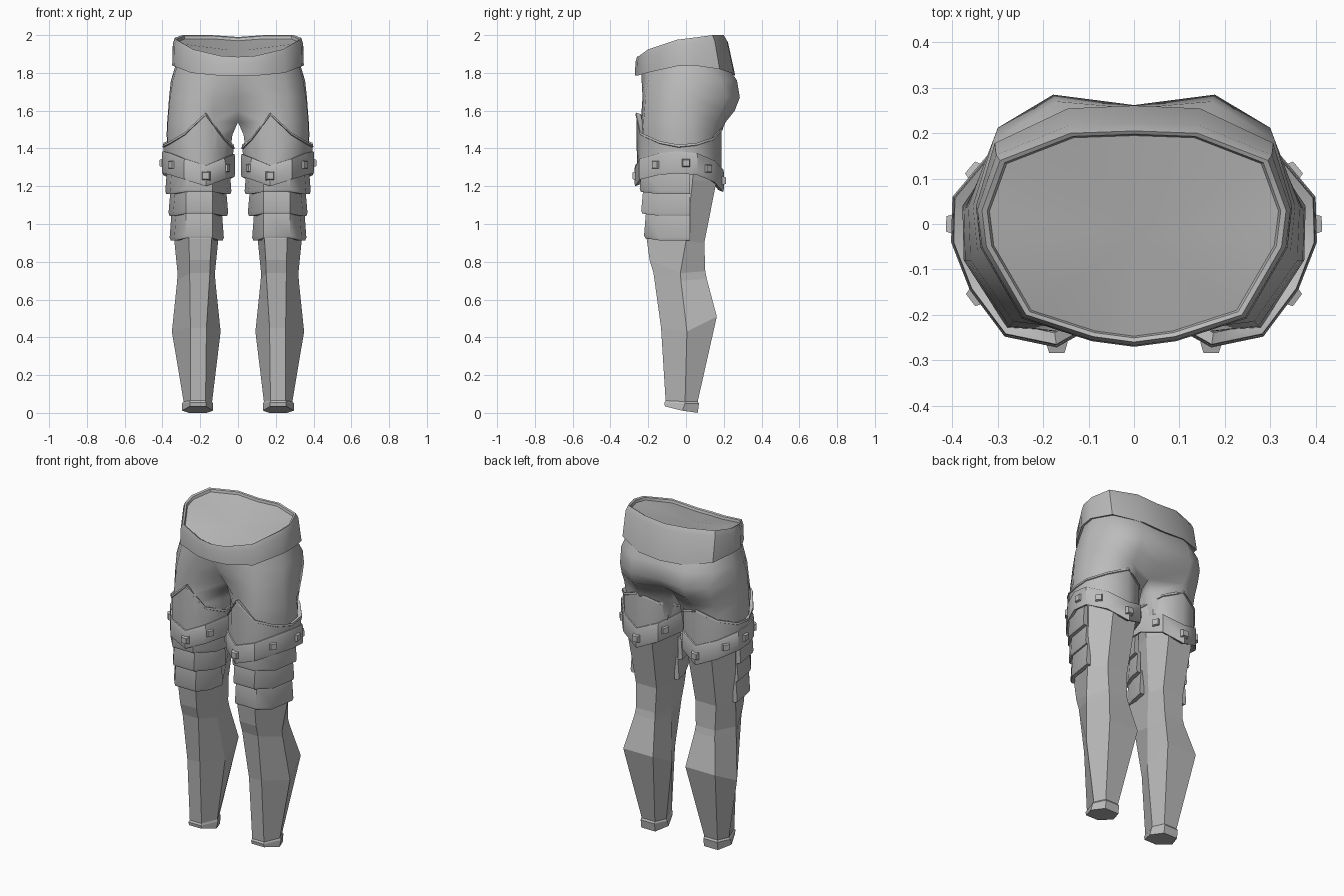
import bpy, bmesh, math
from mathutils import Vector, Matrix

if "Cube" in bpy.data.objects:
    bpy.data.objects.remove(bpy.data.objects["Cube"])

grey = bpy.data.materials.new("plain grey")
grey.diffuse_color = (0.5, 0.5, 0.5, 1)
grey.use_nodes = True
grey.node_tree.nodes["Principled BSDF"].inputs["Base Color"].default_value = grey.diffuse_color


def finish(name, bm, smooth=None):
    """Turn a right-half bmesh into a mirrored object."""
    bmesh.ops.remove_doubles(bm, verts=bm.verts, dist=0.0005)
    # drop walls lying on the mirror plane
    bad = [f for f in bm.faces if all(abs(v.co.x) < 1e-4 for v in f.verts)]
    bmesh.ops.delete(bm, geom=bad, context='FACES')
    bmesh.ops.recalc_face_normals(bm, faces=bm.faces)
    me = bpy.data.meshes.new(name)
    bm.to_mesh(me)
    bm.free()
    ob = bpy.data.objects.new(name, me)
    bpy.context.collection.objects.link(ob)
    me.materials.append(grey)
    if smooth:
        bpy.ops.object.select_all(action='DESELECT')
        ob.select_set(True)
        bpy.context.view_layer.objects.active = ob
        bpy.ops.object.shade_smooth_by_angle(angle=math.radians(smooth))
    mir = ob.modifiers.new("mirror", 'MIRROR')
    mir.use_clip = True


def loft(bm, rings, closed=True, cap_end=False):
    """Skin a list of equal-length point rings."""
    vs = [[bm.verts.new(p) for p in r] for r in rings]
    n = len(vs[0])
    for a, b in zip(vs, vs[1:]):
        for i in range(n if closed else n - 1):
            j = (i + 1) % n
            bm.faces.new((a[i], a[j], b[j], b[i]))
    if cap_end:
        bm.faces.new(vs[-1])


# Pelvis and upper thighs: outline from front centre round to back centre
body = [
    (1.86, [(0, -.24), (.09, -.235), (.23, -.185), (.315, -.05), (.325, .03), (.285, .14), (.14, .2), (0, .21)]),
    (1.76, [(0, -.235), (.1, -.235), (.25, -.2), (.345, -.06), (.355, .04), (.31, .185), (.17, .27), (0, .255)]),
    (1.67, [(0, -.18), (.13, -.23), (.265, -.215), (.36, -.08), (.365, .04), (.3, .212), (.178, .285), (0, .262)]),
    (1.60, [(0, -.12), (.13, -.235), (.27, -.22), (.367, -.08), (.37, .035), (.305, .188), (.18, .258), (0, .21)]),
    (1.54, [(0, -.06), (.13, -.24), (.275, -.225), (.372, -.08), (.375, .03), (.312, .155), (.18, .21), (0, .13)]),
    (1.47, [(.03, -.12), (.12, -.24), (.28, -.228), (.375, -.08), (.378, .04), (.31, .14), (.19, .18), (.035, .11)]),
    (1.30, [(.05, -.13), (.13, -.23), (.27, -.22), (.365, -.08), (.365, .04), (.3, .13), (.19, .17), (.06, .1)]),
]
bm = bmesh.new()
rings = []
for z, pts in body:
    f, b = Vector(pts[0]), Vector(pts[-1])
    pts = [Vector(p) for p in pts] + [b.lerp(f, 1 / 3), b.lerp(f, 2 / 3)]
    rings.append([(p.x, p.y, z) for p in pts])
loft(bm, rings)
finish("pelvis", bm, 60)

# Waistband with a slanted rim and a shallow dished inside
band = [  # x, y, bottom z, top z
    (0, -.26, 1.785, 1.885), (.09, -.248, 1.785, 1.89), (.238, -.2, 1.80, 1.925),
    (.325, -.05, 1.835, 1.975), (.335, .03, 1.84, 1.985), (.295, .14, 1.82, 2.0),
    (.14, .2, 1.795, 2.0), (0, .205, 1.785, 1.99)]


def band_ring(scale, part, dz=0, flare=0):
    out = []
    for x, y, zb, zt in band:
        back = flare * (max(y, 0) / .215)
        out.append((x * scale, y * scale + back, (zb, zt)[part] + dz))
    return out


bm = bmesh.new()
loft(bm, [band_ring(.95, 0, .01, .045), band_ring(1.04, 0, 0, .05), band_ring(1.03, 1, -.03, .012),
          band_ring(1.0, 1), band_ring(.965, 1, -.005), band_ring(.95, 1, -.02),
          [(0, -.03, 1.915)] * len(band)], closed=False)
finish("waistband", bm, 42)

# Lower legs: six-sided; z is given for front, side and back of each ring
legs = [  # z front, z side, z back, inner x, outer x, front x pair, back x pair, y front, side, back
    (1.32, 1.32, 1.32, .05, .36, .13, .29, .12, .29, -.2, .04, .165),
    (1.23, 1.23, 1.23, .06, .36, .13, .28, .12, .285, -.2, .035, .162),
    (.92, .91, .90, .105, .337, .14, .26, .132, .272, -.208, 0, .097),
    (.81, .74, .75, .122, .32, .147, .257, .138, .268, -.193, -.03, .102),
    (.74, .70, .71, .12, .322, .149, .256, .135, .272, -.172, -.027, .11),
    (.45, .43, .51, .092, .35, .167, .252, .11, .312, -.132, .005, .163),
    (.065, .06, .06, .137, .288, .172, .252, .168, .257, -.108, -.005, .062),
    (.055, .05, .05, .132, .296, .17, .255, .166, .26, -.115, -.005, .069),
    (.035, .012, 0, .132, .296, .17, .255, .166, .26, -.112, -.02, .062),
]
bm = bmesh.new()
loft(bm, [[(c, yf, zf), (d, yf, zf), (x1, ym, zs), (f, yb, zb), (e, yb, zb), (x0, ym, zs)]
          for zf, zs, zb, x0, x1, c, d, e, f, yf, ym, yb in legs], cap_end=True)
finish("lower_leg", bm)

# Overlapping plates round the front of each thigh
for name, zb, zt, x0, x1, yf in [("upper_thigh_plate", 1.17, 1.31, .035, .385, -.245),
                                 ("middle_thigh_plate", 1.055, 1.18, .052, .368, -.237),
                                 ("lower_thigh_plate", .925, 1.065, .075, .362, -.222)]:
    def arc(z, g, drop):
        return [(x0 + g, -.04, z - drop), (x0 + .018 + g, -.13, z - drop), (.135, yf + g, z),
                (.275, yf + g, z), (x1 - .025 - g, -.14, z - drop), (x1 - g, .02, z - drop)]
    bm = bmesh.new()
    section = [arc(zt, .01, .005), arc(zb + .015, 0, .012), arc(zb, .006, .012),
               arc(zb, .03, .012), arc(zt, .03, .005)]
    loft(bm, section + section[:1], closed=False)
    for e in (0, -1):  # close both ends
        bm.faces.new([bm.verts.new(r[e]) for r in section])
    finish(name, bm, 50)

# Thigh guard and studded belt share one outline, starting at the front point
cuff = [  # x, y, belt top, belt bottom, guard top
    (.17, -.272, 1.31, 1.2, 1.59), (.285, -.248, 1.345, 1.235, 1.485),
    (.362, -.145, 1.375, 1.26, 1.44), (.403, -.04, 1.385, 1.268, 1.42),
    (.4, .06, 1.375, 1.26, 1.43), (.32, .155, 1.335, 1.22, 1.46),
    (.2, .2, 1.29, 1.17, 1.51), (.08, .155, 1.335, 1.22, 1.465),
    (.016, .03, 1.37, 1.25, 1.42), (.016, -.09, 1.37, 1.25, 1.41),
    (.07, -.215, 1.35, 1.235, 1.46)]
CX, CY = .205, -.04


def cuff_ring(scale, col, dz=0):
    return [(CX + (p[0] - CX) * scale, CY + (p[1] - CY) * scale, p[col] + dz) for p in cuff]


bm = bmesh.new()
loft(bm, [cuff_ring(.93, 3, .04), cuff_ring(.95, 2), cuff_ring(.955, 4, -.015),
          cuff_ring(.98, 4, -.012), cuff_ring(.97, 4), cuff_ring(.86, 4, -.008), cuff_ring(.85, 2)])
finish("thigh_guard", bm, 45)

bm = bmesh.new()
loft(bm, [cuff_ring(.88, 3, .01), cuff_ring(.985, 3), cuff_ring(1.0, 3, .012),
          cuff_ring(1.0, 2, -.012), cuff_ring(.985, 2), cuff_ring(.9, 2)])
finish("thigh_belt", bm, 35)

# Tapered square studs set round the belt
bm = bmesh.new()
for t in (0, 1.85, 3.4, 4.6, 6, 7.3, 9.8):
    i, u = int(t), t - int(t)
    a, b = cuff[i], cuff[(i + 1) % len(cuff)]
    p = Vector((a[0], a[1], (a[2] + a[3]) / 2)).lerp(Vector((b[0], b[1], (b[2] + b[3]) / 2)), u)
    if u < 1e-6:  # on a corner the stud faces straight forward or back
        out = Vector((0, -1 if a[1] < 0 else 1, 0))
    else:
        out = Vector((b[1] - a[1], a[0] - b[0], 0)).normalized()
    up = Vector((0, 0, 1))
    side = up.cross(out)
    m = Matrix((side, up, out)).transposed().to_4x4()
    m.translation = p
    bmesh.ops.create_cone(bm, segments=4, cap_ends=True, radius1=.034, radius2=.024, depth=.024,
                          matrix=m @ Matrix.Rotation(math.pi / 4, 4, 'Z'))
finish("belt_studs", bm)
